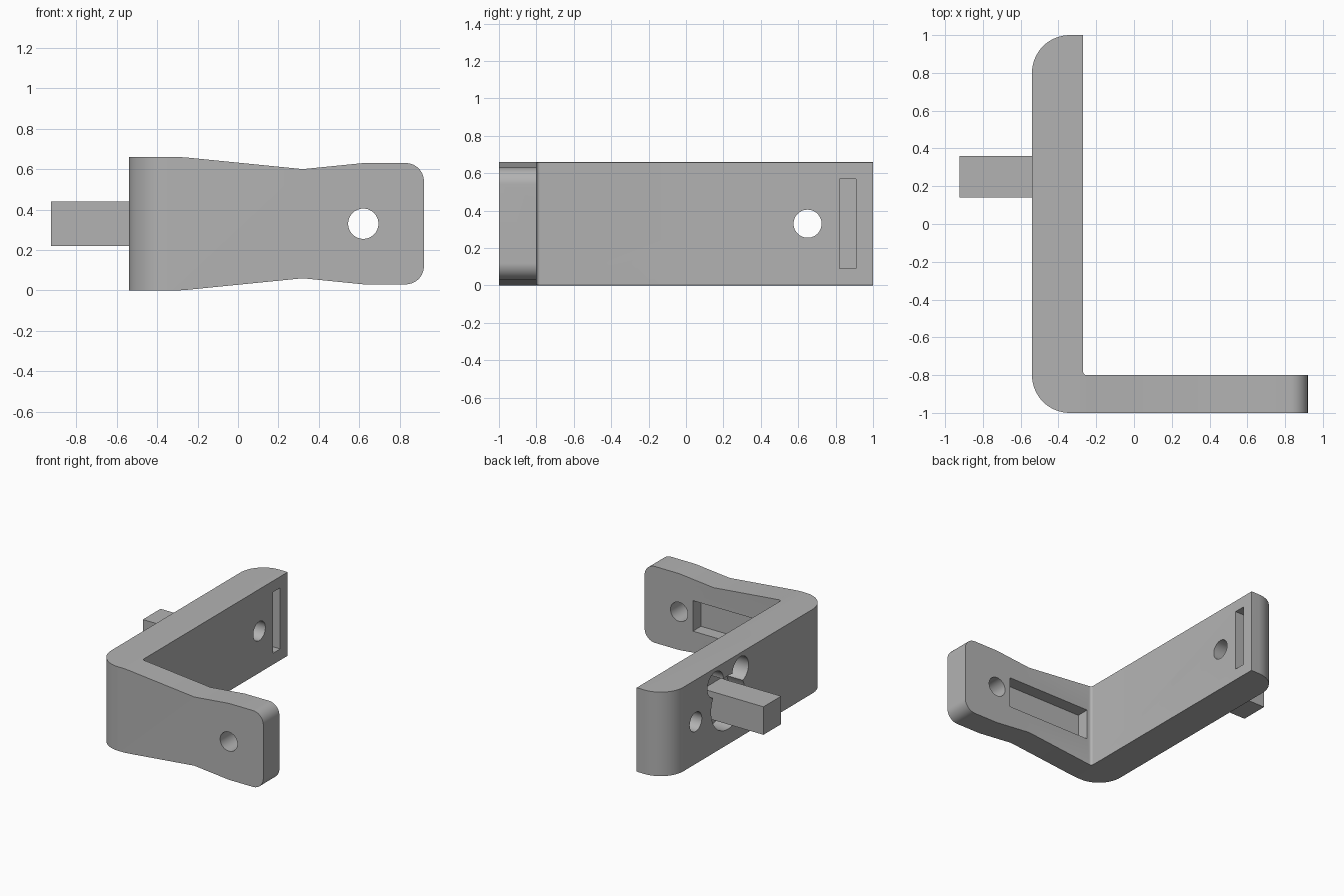
import bpy, bmesh, math
from mathutils import Matrix

cube = bpy.data.objects.get("Cube")
if cube:
    bpy.data.objects.remove(cube, do_unlink=True)

grey = bpy.data.materials.new("plain grey")
grey.use_nodes = True
colour = (0.45, 0.45, 0.45, 1)
grey.diffuse_color = colour
grey.node_tree.nodes["Principled BSDF"].inputs["Base Color"].default_value = colour

# Axis frames: profile (u, v) plus extrusion depth w -> world
FRAMES = {
    "x": Matrix(((0, 0, 1, 0), (1, 0, 0, 0), (0, 1, 0, 0), (0, 0, 0, 1))),
    "y": Matrix(((1, 0, 0, 0), (0, 0, 1, 0), (0, 1, 0, 0), (0, 0, 0, 1))),
    "z": Matrix.Identity(4),
}
MID = 0.33


def arc(cu, cv, r, start, end, steps=16):
    """Points along an arc, angles in degrees."""
    angles = [math.radians(start + (end - start) * i / steps) for i in range(steps + 1)]
    return [(cu + r * math.cos(a), cv + r * math.sin(a)) for a in angles]


def prism(name, axis, outline, low, high):
    """Extrude a closed outline along an axis."""
    bm = bmesh.new()
    face = bm.faces.new([bm.verts.new((u, v, low)) for u, v in outline])
    grown = bmesh.ops.extrude_face_region(bm, geom=[face])["geom"]
    tops = [g for g in grown if isinstance(g, bmesh.types.BMVert)]
    bmesh.ops.translate(bm, verts=tops, vec=(0, 0, high - low))
    bm.transform(FRAMES[axis])
    bmesh.ops.recalc_face_normals(bm, faces=bm.faces)
    mesh = bpy.data.meshes.new(name)
    bm.to_mesh(mesh)
    bm.free()
    mesh.materials.append(grey)
    obj = bpy.data.objects.new(name, mesh)
    bpy.context.collection.objects.link(obj)
    return obj


def disc(name, axis, u, v, r, low, high):
    return prism(name, axis, arc(u, v, r, 0, 360, 48)[:-1], low, high)


def box(name, axis, u0, u1, v0, v1, low, high):
    return prism(name, axis, [(u0, v0), (u1, v0), (u1, v1), (u0, v1)], low, high)


def combine(target, tool, operation="DIFFERENCE"):
    """Apply a boolean and discard the tool."""
    tool.hide_render = True
    mod = target.modifiers.new("cut", "BOOLEAN")
    mod.operation, mod.object, mod.solver = operation, tool, "EXACT"
    bpy.context.view_layer.objects.active = target
    bpy.ops.object.modifier_apply(modifier=mod.name)
    bpy.data.objects.remove(tool, do_unlink=True)


# Angled bracket: plan outline trimmed by the waisted front outline
plan = ([(-0.27, 1)] + arc(-0.34, 0.8, 0.2, 90, 180) + arc(-0.34, -0.8, 0.2, 180, 270)
        + [(0.92, -1), (0.92, -0.8)] + arc(-0.25, -0.78, 0.02, 270, 180, 6))
bracket = prism("angled_bracket", "z", plan, 0, 2 * MID)

upper = ([(-0.7, 0.66), (-0.29, 0.66), (-0.25, 0.657), (0.32, 0.60), (0.62, 0.63)]
         + arc(0.83, 0.54, 0.09, 90, 0))
lower = [(u, 2 * MID - v) for u, v in reversed(upper)]
combine(bracket, prism("front_outline", "y", upper + lower, -1.2, 1.2), "INTERSECT")

# Arm pocket: rounded head and a straight channel
r = 0.07
head = (arc(0.79, 0.50, r, 0, 90, 8) + arc(0.48, 0.50, r, 90, 180, 8)
        + arc(0.48, 0.16, r, 180, 270, 8) + arc(0.79, 0.16, r, 270, 360, 8))
combine(bracket, prism("pocket_head", "y", head, -0.9, -0.7))
combine(bracket, box("pocket_channel", "y", -0.23, 0.5, 0.21, 0.45, -0.9, -0.7))
combine(bracket, disc("arm_hole", "y", 0.62, MID, 0.075, -1.2, -0.7))

# Wall hole and blind slot
combine(bracket, disc("wall_hole", "x", 0.65, MID, 0.075, -0.7, -0.1))
combine(bracket, box("wall_slot", "x", 0.82, 0.91, 0.09, 0.57, -0.37, -0.1))

# Lobed recess around the post
combine(bracket, disc("recess_centre", "x", 0.25, MID, 0.21, -0.7, -0.4))
for side in (-1, 1):
    for up in (-1, 1):
        combine(bracket, disc("recess_lobe", "x", 0.25 + 0.155 * side,
                              MID + 0.2 * up, 0.1, -0.7, -0.4))

# Square post with a bore running through it and the wall
post = box("square_post", "x", 0.14, 0.36, 0.22, 0.44, -0.925, -0.39)
for part in (bracket, post):
    combine(part, disc("bore", "x", 0.25, MID, 0.04, -1.2, -0.1))

for part in (bracket, post):
    bpy.ops.object.select_all(action="DESELECT")
    part.select_set(True)
    bpy.context.view_layer.objects.active = part
    bpy.ops.object.shade_smooth_by_angle(angle=math.radians(30))
